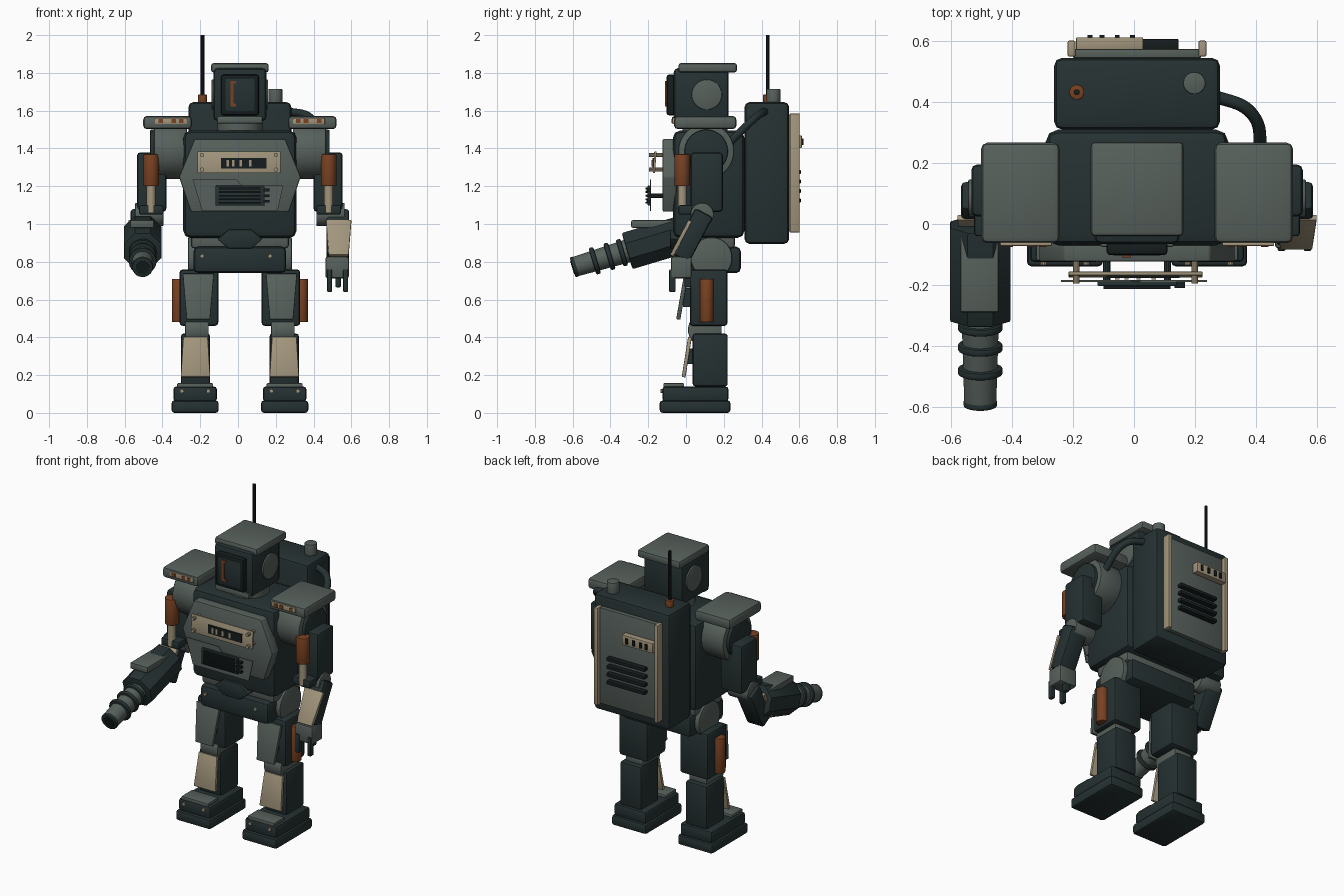
import bpy, bmesh
from math import radians, pi
from mathutils import Vector, Matrix

if "Cube" in bpy.data.objects:
    bpy.data.objects.remove(bpy.data.objects["Cube"], do_unlink=True)

SHIFT = Vector((0.01, 0, 0))  # body midline, since the gun arm widens one side


def material(name, colour):
    m = bpy.data.materials.new(name)
    m.use_nodes = True
    m.diffuse_color = (*colour, 1)
    m.node_tree.nodes["Principled BSDF"].inputs["Base Color"].default_value = (*colour, 1)
    return m


DARK = material("dark steel", (0.019, 0.031, 0.032))
GREY = material("worn grey green", (0.095, 0.118, 0.106))
BEIGE = material("dusty beige", (0.36, 0.30, 0.20))
RUST = material("rust orange", (0.19, 0.053, 0.016))
BLACK = material("near black", (0.008, 0.012, 0.013))


def finish(name, bm, mat, place=None):
    if place:
        bm.transform(place)
    bmesh.ops.translate(bm, vec=SHIFT, verts=bm.verts)
    bmesh.ops.recalc_face_normals(bm, faces=bm.faces)
    me = bpy.data.meshes.new(name)
    bm.to_mesh(me)
    bm.free()
    me.materials.append(mat)
    me.shade_smooth()
    me.set_sharp_from_angle(angle=radians(35))
    ob = bpy.data.objects.new(name, me)
    bpy.context.collection.objects.link(ob)
    return ob


def round_edges(bm, width, limit=50):
    edges = [e for e in bm.edges if e.calc_face_angle(0) > radians(limit)]
    bmesh.ops.bevel(bm, geom=edges, offset=width, segments=2, profile=0.5, affect='EDGES')


def box(name, centre, size, mat, bevel=0.0, tilt=0, taper=1):
    """Box, optionally narrowed in x at its foot and tilted about x."""
    bm = bmesh.new()
    bmesh.ops.create_cube(bm, size=1)
    for v in bm.verts:
        v.co = Vector(a * b for a, b in zip(v.co, size))
        if v.co.z < 0:
            v.co.x *= taper
    if bevel:
        round_edges(bm, bevel)
    return finish(name, bm, mat, Matrix.Translation(centre) @ Matrix.Rotation(radians(tilt), 4, 'X'))


def rod(name, start, end, r, mat, r2=None, sides=24, bevel=0.0):
    """Cylinder or cone between two points."""
    a, b = Vector(start), Vector(end)
    bm = bmesh.new()
    bmesh.ops.create_cone(bm, cap_ends=True, segments=sides, radius1=r, radius2=r if r2 is None else r2,
                          depth=(b - a).length, matrix=Matrix.Rotation(pi / sides, 4, 'Z'))
    if bevel:
        round_edges(bm, bevel)
    turn = (b - a).to_track_quat('Z', 'Y').to_matrix().to_4x4()
    return finish(name, bm, mat, Matrix.Translation((a + b) / 2) @ turn)


def plate(name, outline, front, back, mat, bevel=0.0):
    """Outline in x and z, extruded along y."""
    bm = bmesh.new()
    face = bm.faces.new([bm.verts.new((x, front, z)) for x, z in outline])
    out = bmesh.ops.extrude_face_region(bm, geom=[face])["geom"]
    for v in out:
        if isinstance(v, bmesh.types.BMVert):
            v.co.y = back
    bmesh.ops.recalc_face_normals(bm, faces=bm.faces)
    if bevel:
        round_edges(bm, bevel, 25)
    return finish(name, bm, mat)


def bolt(name, x, y, z, depth=0.02, r=0.011):
    rod(name, (x, y + depth, z), (x, y, z), r, BEIGE, sides=10)


# Torso and waist
box("torso", (0, 0.12, 1.21), (0.6, 0.38, 0.57), DARK, 0.04)
box("waist", (0, 0.12, 0.92), (0.52, 0.28, 0.1), GREY, 0.02)
box("pelvis", (0, 0.115, 0.81), (0.49, 0.35, 0.14), DARK, 0.025)
plate("belly_guard", [(-0.12, 0.92), (-0.06, 0.97), (0.06, 0.97), (0.12, 0.92), (0.06, 0.87), (-0.06, 0.87)],
      -0.085, 0, DARK, 0.006)
plate("chest_plate", [(-0.24, 1.45), (0.24, 1.45), (0.322, 1.25), (0.26, 1.065), (-0.26, 1.065), (-0.322, 1.25)],
      -0.124, -0.05, GREY, 0.008)
for x in (-0.2, 0.16):
    bolt("pelvis_bolt", x, -0.07, 0.83)

# Chest panel on stand-off bolts
box("chest_label", (-0.005, -0.166, 1.327), (0.44, 0.012, 0.115), BEIGE, 0.003, tilt=-4)
for x in (-0.2, 0.19):
    for z in (1.288, 1.365):
        bolt("chest_label_bolt", x, -0.195, z, 0.08)
box("chest_window", (0.02, -0.172, 1.322), (0.24, 0.012, 0.055), BLACK)
for x in (-0.065, -0.035, 0.005, 0.055):
    box("window_mark", (x, -0.178, 1.322), (0.014, 0.008, 0.034), BEIGE)

# Chest hatch with louvres
plate("chest_hatch", [(-0.25, 1.235), (-0.02, 1.235), (0.01, 1.205), (0.23, 1.205), (0.2, 1.07), (-0.2, 1.07)],
      -0.19, -0.184, GREY)
box("louvre_panel", (0, -0.196, 1.15), (0.26, 0.014, 0.105), DARK, 0.003)
for i in range(5):
    box("chest_louvre", (0, -0.206, 1.112 + i * 0.019), (0.22, 0.016, 0.009), BLACK)
for z in (1.12, 1.15, 1.18):
    box("louvre_tab", (0.14, -0.2, z), (0.035, 0.02, 0.014), BLACK)
for x in (-0.1, 0.1):
    rod("hatch_post", (x, -0.1, 1.15), (x, -0.19, 1.15), 0.012, DARK, sides=10)

# Head
rod("neck", (0, 0.1, 1.46), (0, 0.1, 1.57), 0.12, GREY)
box("head", (0, 0.08, 1.685), (0.28, 0.29, 0.28), DARK, 0.022)
box("head_cap", (0, 0.115, 1.827), (0.305, 0.31, 0.05), GREY, 0.014)
box("face_frame", (0, -0.08, 1.683), (0.2, 0.045, 0.215), BLACK, 0.012)
box("face_panel", (0, -0.101, 1.683), (0.155, 0.006, 0.17), DARK, 0.002)
box("chin_plate", (0, -0.05, 1.55), (0.24, 0.05, 0.035), GREY, 0.006)
box("visor_slit", (-0.042, -0.106, 1.69), (0.016, 0.008, 0.13), RUST)
for z in (1.63, 1.75):
    box("visor_end", (-0.035, -0.106, z), (0.03, 0.008, 0.014), RUST)
for s in (-1, 1):
    rod("ear_disc", (s * 0.12, 0.11, 1.685), (s * 0.15, 0.11, 1.685), 0.08, GREY, sides=32, bevel=0.005)

# Backpack
box("backpack", (0, 0.428, 1.27), (0.544, 0.235, 0.75), DARK, 0.025)
box("backpack_panel", (0, 0.56, 1.27), (0.42, 0.03, 0.62), GREY, 0.004)
for s in (-1, 1):
    box("backpack_rail", (s * 0.215, 0.576, 1.27), (0.026, 0.052, 0.63), BEIGE, 0.005)
box("backpack_label", (-0.09, 0.593, 1.435), (0.22, 0.04, 0.065), BEIGE, 0.003)
for x in (-0.155, -0.115, -0.065, -0.015):
    box("backpack_label_slot", (x, 0.616, 1.435), (0.016, 0.01, 0.035), BLACK)
for z in (1.125, 1.175, 1.225, 1.275):
    box("backpack_louvre", (0, 0.59, z), (0.272, 0.036, 0.022), BLACK, 0.004)
rod("antenna_base", (-0.198, 0.433, 1.63), (-0.198, 0.433, 1.685), 0.025, RUST, sides=16, bevel=0.004)
rod("antenna", (-0.198, 0.433, 1.66), (-0.198, 0.433, 2.0), 0.01, BLACK, sides=10)
rod("exhaust_cap", (0.188, 0.463, 1.62), (0.188, 0.463, 1.715), 0.037, GREY, bevel=0.005)

# Hose from backpack to left shoulder
curve = bpy.data.curves.new("shoulder_hose", 'CURVE')
curve.dimensions = '3D'
curve.bevel_depth = 0.021
curve.bevel_resolution = 3
spline = curve.splines.new('BEZIER')
spline.bezier_points.add(2)
for p, co in zip(spline.bezier_points, [(0.24, 0.425, 1.6), (0.37, 0.37, 1.565), (0.41, 0.22, 1.42)]):
    p.co = Vector(co) + SHIFT
    p.handle_left_type = p.handle_right_type = 'AUTO'
curve.materials.append(DARK)
bpy.context.collection.objects.link(bpy.data.objects.new("shoulder_hose", curve))

for s, side in ((-1, "right_"), (1, "left_")):
    # Shoulder and upper arm
    rod(side + "shoulder", (s * 0.28, 0.107, 1.385), (s * 0.455, 0.107, 1.385), 0.148, GREY, sides=32, bevel=0.008)
    rod(side + "shoulder_cap", (s * 0.44, 0.107, 1.385), (s * 0.475, 0.107, 1.385), 0.115, DARK, sides=32, bevel=0.006)
    box(side + "shoulder_pad", (s * 0.383, 0.102, 1.537), (0.258, 0.33, 0.07), GREY, 0.02)
    box(side + "pad_strip", (s * 0.365, -0.066, 1.545), (0.17, 0.012, 0.032), BEIGE, 0.003)
    for x in (0.31, 0.35, 0.42):
        box(side + "pad_mark", (s * x, -0.072, 1.545), (0.024, 0.007, 0.02), RUST)
    box(side + "upper_arm", (s * 0.467, 0.11, 1.222), (0.155, 0.17, 0.315), DARK, 0.018)
    rod(side + "arm_sleeve", (s * 0.47, -0.02, 1.2), (s * 0.47, -0.02, 1.37), 0.041, RUST, bevel=0.005)
    rod(side + "arm_piston", (s * 0.47, -0.02, 1.06), (s * 0.47, -0.02, 1.21), 0.024, BEIGE, sides=16)
    box(side + "piston_mount", (s * 0.47, 0.02, 1.075), (0.13, 0.12, 0.05), DARK, 0.01)
    rod(side + "elbow", (s * 0.405, 0.085, 1.05), (s * 0.555, 0.085, 1.05), 0.062, GREY, bevel=0.006)

    # Forearm
    box(side + "forearm", (s * 0.518, 0.033, 0.94), (0.12, 0.105, 0.27), DARK, 0.014, tilt=-28)
    box(side + "forearm_guard", (s * 0.523, -0.027, 0.925), (0.135, 0.02, 0.21), BEIGE, 0.004, tilt=-28, taper=0.78)

    # Hip, thigh and knee
    rod(side + "hip", (s * 0.2, 0.135, 0.82), (s * 0.275, 0.135, 0.82), 0.11, GREY, sides=32, bevel=0.008)
    box(side + "thigh", (s * 0.217, 0.12, 0.61), (0.205, 0.2, 0.3), DARK, 0.018)
    box(side + "thigh_guard", (s * 0.22, -0.02, 0.615), (0.165, 0.022, 0.245), GREY, 0.004, tilt=-10, taper=0.75)
    box(side + "thigh_guard_mount", (s * 0.22, 0.01, 0.61), (0.1, 0.05, 0.1), DARK)
    rod(side + "thigh_canister", (s * 0.325, 0.11, 0.48), (s * 0.325, 0.11, 0.71), 0.036, RUST, bevel=0.005)
    rod(side + "knee", (s * 0.165, 0.1, 0.44), (s * 0.29, 0.1, 0.44), 0.09, GREY, bevel=0.006)

    # Shin and foot
    box(side + "shin", (s * 0.235, 0.128, 0.28), (0.155, 0.185, 0.28), DARK, 0.014)
    box(side + "shin_guard", (s * 0.235, 0.004, 0.295), (0.13, 0.02, 0.215), BEIGE, 0.004, tilt=-9, taper=1.2)
    box(side + "shin_guard_mount", (s * 0.235, 0.03, 0.3), (0.08, 0.05, 0.08), DARK)
    box(side + "sole", (s * 0.237, 0.048, 0.033), (0.25, 0.375, 0.066), DARK, 0.016)
    box(side + "foot", (s * 0.237, 0.05, 0.1), (0.23, 0.35, 0.08), DARK, 0.016)
    box(side + "toe_plate", (s * 0.237, -0.065, 0.145), (0.19, 0.11, 0.024), GREY, 0.005)
    for x in (0.167, 0.307):
        bolt(side + "foot_bolt", s * x, -0.134, 0.115)

# Left hand
box("hand", (0.515, -0.025, 0.77), (0.125, 0.11, 0.115), GREY, 0.012)
for x in (0.475, 0.56):
    box("finger", (x, -0.072, 0.7), (0.026, 0.034, 0.12), DARK, 0.006)
box("thumb", (0.52, 0.01, 0.7), (0.03, 0.034, 0.07), DARK, 0.006)

# Right gun arm, laid out along one axis
BREECH, MUZZLE = Vector((-0.515, 0.0, 0.95)), Vector((-0.515, -0.6, 0.77))


def along(t):
    return BREECH.lerp(MUZZLE, t)


rod("gun_housing", along(0), along(0.52), 0.108, DARK, sides=8, bevel=0.01)
box("gun_top_plate", (-0.518, -0.16, 1.0), (0.125, 0.26, 0.04), GREY, 0.006)
rod("gun_barrel", along(0.5), along(0.98), 0.062, GREY, r2=0.053)
for t in (0.565, 0.675, 0.805):
    rod("barrel_ring", along(t - 0.02), along(t + 0.02), 0.074, DARK, bevel=0.008)
rod("muzzle_ring", along(0.965), along(1.0), 0.055, DARK, bevel=0.006)
rod("muzzle_bore", along(0.99), along(1.005), 0.036, BLACK)
